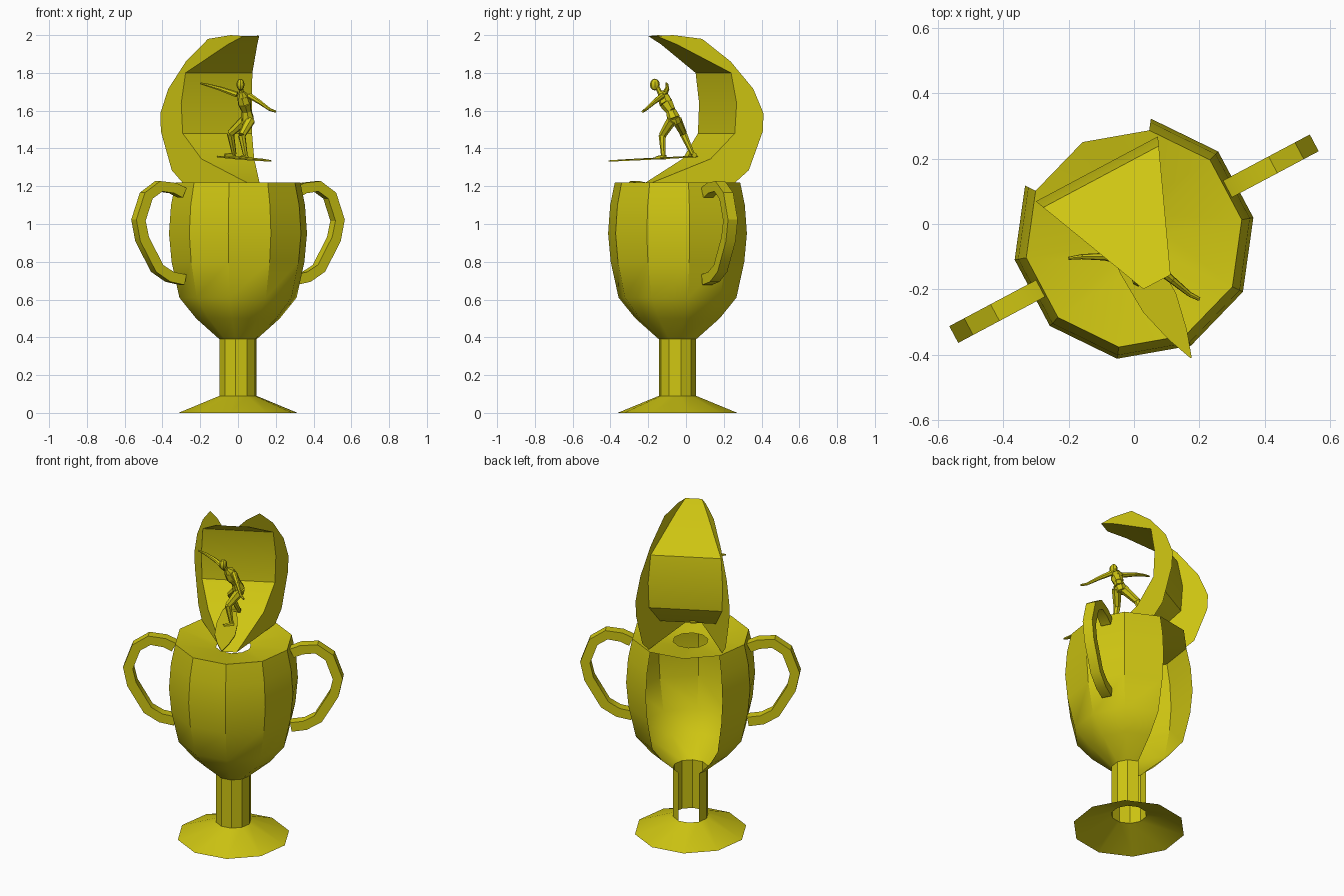
import bpy, bmesh, math
from mathutils import Vector

if "Cube" in bpy.data.objects:
    bpy.data.objects.remove(bpy.data.objects["Cube"], do_unlink=True)

gold = bpy.data.materials.new("gold")
gold.use_nodes = True
GOLD = (0.62, 0.56, 0.006, 1)
gold.diffuse_color = GOLD
gold.node_tree.nodes["Principled BSDF"].inputs["Base Color"].default_value = GOLD

TURN = math.radians(28)   # the cup is turned about its axis
AXIS_Y = -0.045
SIDES = 10


def finish(name, bm, turned=True, closed=False):
    """Turn a bmesh into a shaded gold object, optionally in the cup's frame."""
    if closed:
        bmesh.ops.recalc_face_normals(bm, faces=bm.faces)
    mesh = bpy.data.meshes.new(name)
    bm.to_mesh(mesh)
    bm.free()
    mesh.materials.append(gold)
    ob = bpy.data.objects.new(name, mesh)
    bpy.context.collection.objects.link(ob)
    if turned:
        ob.rotation_euler.z = TURN
        ob.location.y = AXIS_Y
    bpy.ops.object.select_all(action='DESELECT')
    ob.select_set(True)
    bpy.context.view_layer.objects.active = ob
    bpy.ops.object.shade_smooth_by_angle(angle=math.radians(30))
    return ob


def lathe(name, profile, skip=()):
    """Revolve (radius, height) points, leaving out the skipped panels."""
    bm = bmesh.new()
    rings = []
    for r, z in profile:
        angles = [math.radians(-18 + 360 / SIDES * k) for k in range(SIDES)]
        rings.append([bm.verts.new((r * math.cos(a), r * math.sin(a), z)) for a in angles])
    for a, b in zip(rings, rings[1:]):
        for k in range(SIDES):
            n = (k + 1) % SIDES
            if k not in skip:
                bm.faces.new((a[k], a[n], b[n], b[k]))
    return finish(name, bm)


# Cup: the two rear panels of bowl and stem are open
REAR = (2, 3)
lathe("base", [(0.32, 0), (0.1, 0.09)])
lathe("stem", [(0.1, 0.09), (0.1, 0.39)], REAR)
lathe("bowl", [(0.1, 0.39), (0.225, 0.5), (0.315, 0.61), (0.357, 0.8),
               (0.371, 0.95), (0.36, 1.1), (0.335, 1.22)], REAR)
lathe("bowl_top", [(0.335, 1.22), (0.1, 1.18)])


# Handles: a flat strip of rectangular section along a path
def handle(name, side):
    path = [Vector(p) for p in [(0.335, 1.165), (0.39, 1.19), (0.475, 1.2), (0.55, 1.15),
                                (0.597, 1.02), (0.575, 0.92), (0.485, 0.765),
                                (0.41, 0.72), (0.33, 0.705)]]
    bm = bmesh.new()
    rings = []
    for i, p in enumerate(path):
        d = (path[min(i + 1, len(path) - 1)] - path[max(i - 1, 0)]).normalized()
        n = Vector((-d.y, d.x)) * 0.028
        ring = [(p + n, 0.029), (p + n, -0.029), (p - n, -0.029), (p - n, 0.029)]
        rings.append([bm.verts.new((side * q.x, w, q.y)) for q, w in ring])
    for a, b in zip(rings, rings[1:]):
        for k in range(4):
            bm.faces.new((a[k], a[k - 1], b[k - 1], b[k]))
    bm.faces.new(rings[0])
    bm.faces.new(rings[-1])
    finish(name, bm, closed=True)


handle("left_handle", 1)
handle("right_handle", -1)

# Wave: a curling sheet between two upright crescents, (depth, height) points
inner = [(-0.17, 1.22), (0.115, 1.345), (0.233, 1.48), (0.242, 1.64),
         (0.215, 1.8), (-0.05, 1.95), (-0.15, 1.995)]
outer = [(-0.07, 2.0), (0.073, 1.98), (0.213, 1.86), (0.324, 1.715), (0.374, 1.585),
         (0.37, 1.49), (0.302, 1.285), (0.235, 1.22)]


def wave_point(side, b, z):
    return (side * (0.11 + 0.42 * b), b, z)


bm = bmesh.new()
rows = [[bm.verts.new(wave_point(s, b, z)) for s in (-1, 1)] for b, z in inner]
for (l0, r0), (l1, r1) in zip(rows, rows[1:]):
    bm.faces.new((l0, r0, r1, l1))
finish("wave_face", bm)

for name, side in (("wave_left_side", 1), ("wave_right_side", -1)):
    bm = bmesh.new()
    loop = [bm.verts.new(wave_point(side, b, z)) for b, z in inner + outer]
    bm.faces.new(loop if side < 0 else loop[::-1])
    finish(name, bm)

# Board: pointed leaf outline, slightly thick
tail, nose = Vector((-0.1, 0.07, 1.355)), Vector((0.175, -0.41, 1.33))
along = nose - tail
across = Vector((along.y, -along.x, 0)).normalized()
bm = bmesh.new()
shape = [(0, 0.015), (0.12, 0.042), (0.4, 0.06), (0.65, 0.058), (0.85, 0.032), (1, 0.002)]
edge = [tail + along * t + across * w for t, w in shape]
edge += [tail + along * t - across * w for t, w in reversed(shape)]
bottom = bm.faces.new([bm.verts.new(p) for p in edge])
lifted = bmesh.ops.extrude_face_region(bm, geom=[bottom])["geom"]
bmesh.ops.translate(bm, vec=(0, 0, 0.007),
                    verts=[v for v in lifted if isinstance(v, bmesh.types.BMVert)])
finish("board", bm, turned=False, closed=True)


# Rider: tapered limbs strung along joints
def limb(name, joints):
    bm = bmesh.new()
    for (p, r0), (q, r1) in zip(joints, joints[1:]):
        p, q = Vector(p), Vector(q)
        part = bmesh.ops.create_cone(bm, cap_ends=True, segments=7, radius1=r0,
                                     radius2=r1, depth=(q - p).length)["verts"]
        spin = (q - p).to_track_quat('Z', 'Y').to_matrix()
        bmesh.ops.rotate(bm, verts=part, cent=(0, 0, 0), matrix=spin)
        bmesh.ops.translate(bm, verts=part, vec=(p + q) / 2)
    return finish(name, bm, turned=False, closed=True)


hips, chest, neck = (0.05, -0.065, 1.56), (0.035, -0.105, 1.64), (0.018, -0.14, 1.7)
limb("torso", [((0.045, -0.055, 1.53), 0.03), (hips, 0.036), ((0.045, -0.08, 1.6), 0.027),
               (chest, 0.037), ((0.025, -0.12, 1.675), 0.032), (neck, 0.013)])
limb("neck", [(neck, 0.013), ((0.014, -0.155, 1.73), 0.012)])
limb("front_leg", [((0.065, -0.075, 1.55), 0.028), ((0.02, -0.125, 1.47), 0.02),
                   ((0.04, -0.12, 1.36), 0.012)])
limb("back_leg", [((0.035, -0.05, 1.55), 0.028), ((-0.04, -0.015, 1.48), 0.02),
                  ((-0.02, 0.035, 1.37), 0.012)])
limb("front_foot", [((0.045, -0.11, 1.355), 0.014), ((0.01, -0.155, 1.35), 0.01)])
limb("back_foot", [((-0.015, 0.045, 1.365), 0.014), ((-0.07, 0.02, 1.362), 0.01)])
limb("right_arm", [((-0.005, -0.115, 1.685), 0.016), ((-0.09, -0.1, 1.715), 0.012),
                   ((-0.16, -0.1, 1.735), 0.008), ((-0.2, -0.105, 1.745), 0.005)])
limb("left_arm", [((0.06, -0.125, 1.68), 0.016), ((0.115, -0.17, 1.645), 0.012),
                  ((0.17, -0.215, 1.605), 0.008), ((0.2, -0.23, 1.595), 0.006)])

bm = bmesh.new()
bmesh.ops.create_uvsphere(bm, u_segments=8, v_segments=6, radius=0.024)
bmesh.ops.scale(bm, verts=bm.verts, vec=(0.9, 1.1, 1.3))
bmesh.ops.translate(bm, verts=bm.verts, vec=(0.013, -0.165, 1.738))
finish("head", bm, turned=False)
